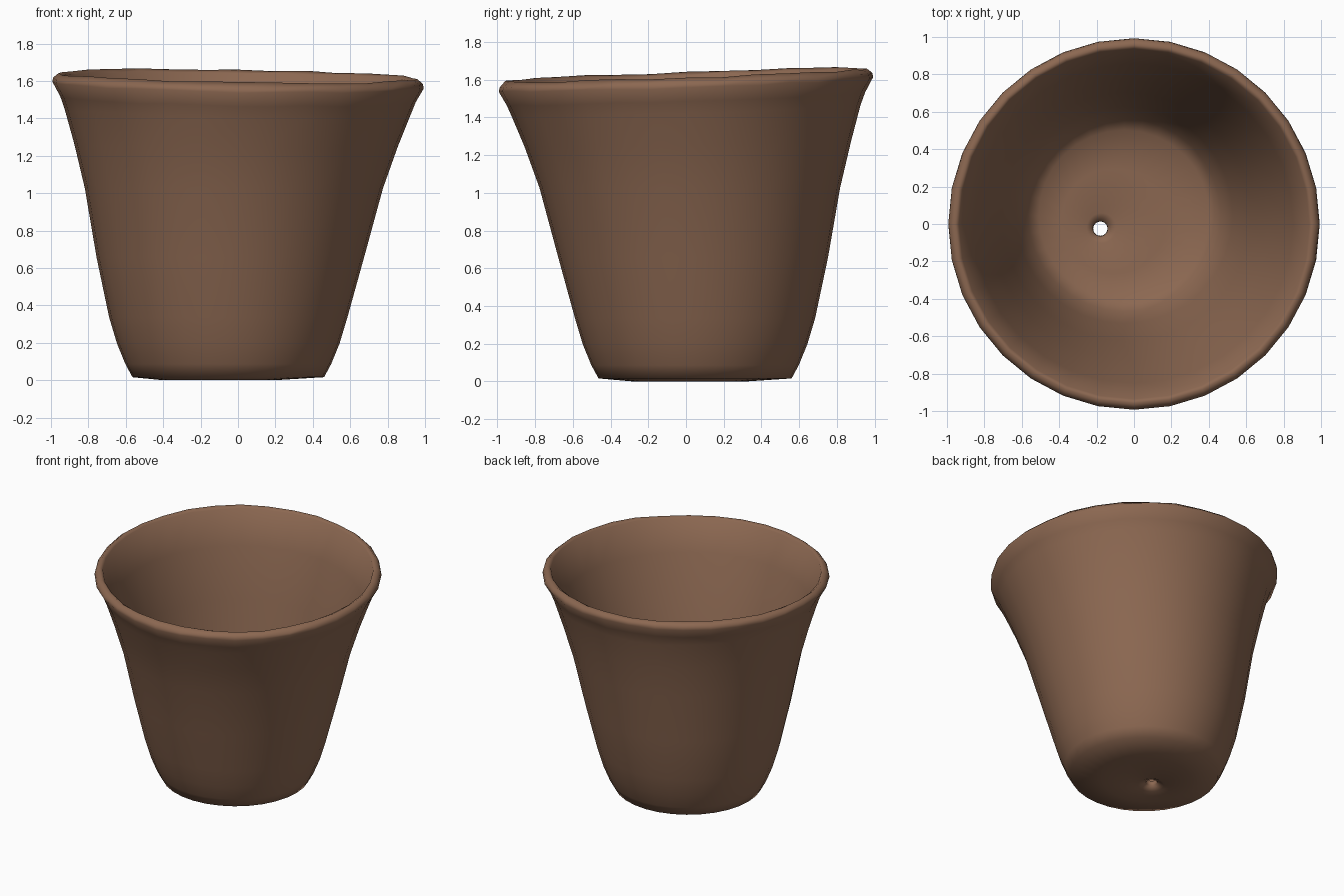
import bpy, bmesh, math, random

if "Cube" in bpy.data.objects:
    bpy.data.objects.remove(bpy.data.objects["Cube"])

random.seed(4)
SEG = 32
HOLE = (-0.18, -0.025)

clay = bpy.data.materials.new("brown clay")
clay.diffuse_color = (0.262, 0.138, 0.083, 1)
clay.use_nodes = True
clay.node_tree.nodes["Principled BSDF"].inputs["Base Color"].default_value = clay.diffuse_color

# Closed wall section as radius, height: underside, outer wall, rim, inner wall, floor
section = [
    (0.038, 0.035), (0.09, 0.008), (0.3, 0.004),
    (0.512, 0.02), (0.55, 0.09), (0.595, 0.2), (0.637, 0.34), (0.715, 0.66),
    (0.797, 1.03), (0.865, 1.26), (0.925, 1.44), (0.95, 1.505),
    (0.993, 1.58), (0.988, 1.602), (0.958, 1.63), (0.936, 1.615),
    (0.855, 1.38), (0.745, 1.03), (0.665, 0.66), (0.58, 0.34), (0.515, 0.16),
    (0.455, 0.105), (0.28, 0.09), (0.08, 0.085), (0.04, 0.07),
]


def clamp(v):
    return max(0.0, min(1.0, v))


def centre(r, z):
    """The pot leans: its base sits off centre, and the floor closes on the hole."""
    lean = clamp(1.45 - z)
    x, y = -0.052 * lean, 0.048 * lean
    s = clamp((0.46 - r) / 0.4)
    return x + s * (HOLE[0] - x), y + s * (HOLE[1] - y)


# Rings, with a tilted and slightly uneven rim
bm = bmesh.new()
loops = []
for r, z in section:
    cx, cy = centre(r, z)
    tilt = clamp((z - 1.1) / 0.4)
    wobble = 0.005 if z > 1.4 else 0
    loop = []
    for i in range(SEG):
        a = math.tau * i / SEG
        x, y = cx + r * math.cos(a), cy + r * math.sin(a)
        dz = tilt * (0.036 * y - 0.016 * x) + random.uniform(-wobble, wobble)
        loop.append(bm.verts.new((x, y, z + dz)))
    loops.append(loop)

# Bridge every ring to the next; the last joins the first through the hole
for lo, hi in zip(loops, loops[1:] + loops[:1]):
    for i in range(SEG):
        j = (i + 1) % SEG
        bm.faces.new((lo[i], lo[j], hi[j], hi[i])).smooth = True

# Rest on the ground
low = min(v.co.z for v in bm.verts)
bmesh.ops.translate(bm, verts=bm.verts, vec=(0, 0, -low))
bmesh.ops.recalc_face_normals(bm, faces=bm.faces)
mesh = bpy.data.meshes.new("flower_pot")
bm.to_mesh(mesh)
bm.free()
mesh.materials.append(clay)
pot = bpy.data.objects.new("flower_pot", mesh)
bpy.context.collection.objects.link(pot)
